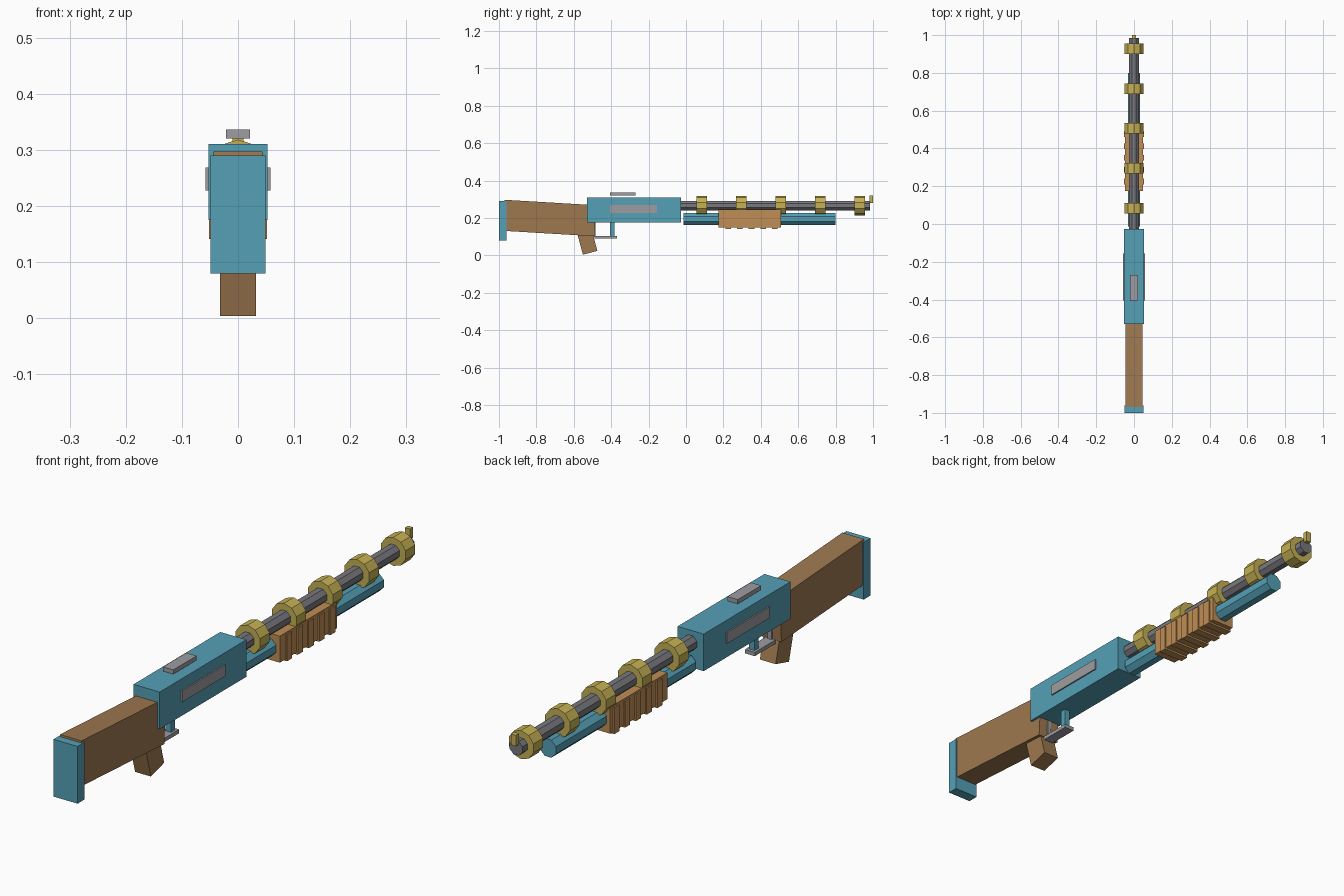
import bpy
from math import radians, pi

cube = bpy.data.objects.get("Cube")
if cube:
    bpy.data.objects.remove(cube, do_unlink=True)


def material(name, r, g, b):
    m = bpy.data.materials.new(name)
    m.use_nodes = True
    m.diffuse_color = (r, g, b, 1)
    bsdf = next(n for n in m.node_tree.nodes if n.type == 'BSDF_PRINCIPLED')
    bsdf.inputs["Base Color"].default_value = (r, g, b, 1)
    return m


teal = material("teal", 0.09, 0.35, 0.47)
wood = material("brown wood", 0.34, 0.19, 0.08)
light_wood = material("orange wood", 0.52, 0.27, 0.09)
brass = material("brass", 0.56, 0.44, 0.09)
steel = material("steel", 0.19, 0.19, 0.21)
pale_steel = material("pale steel", 0.34, 0.34, 0.36)


def finish(name, mat):
    ob = bpy.context.object
    ob.name = name
    ob.data.materials.append(mat)
    return ob


def box(name, mat, x, y, z, tilt=0):
    """Box from (low, high) ranges, tilted about its centre around x."""
    ranges = (x, y, z)
    bpy.ops.mesh.primitive_cube_add(size=1, location=[(a + b) / 2 for a, b in ranges])
    ob = finish(name, mat)
    ob.scale = [b - a for a, b in ranges]
    ob.rotation_euler.x = radians(tilt)
    return ob


def tube(name, mat, radius, y, z, sides, turn=0):
    """Faceted cylinder lying along y."""
    bpy.ops.mesh.primitive_cylinder_add(
        vertices=sides, radius=radius, depth=y[1] - y[0],
        location=(0, (y[0] + y[1]) / 2, z), rotation=(pi / 2, turn, 0))
    return finish(name, mat)


def wide(half):
    return (-half, half)


# Stock, butt and grip
box("butt_plate", teal, wide(0.049), (-1, -0.96), (0.08, 0.29))
box("stock", wood, wide(0.044), (-0.975, -0.485), (0.117, 0.283), -3.4)
box("grip", wood, wide(0.032), (-0.568, -0.488), (0.012, 0.132), 15)

# Receiver with side plates and rear sight
box("receiver", teal, wide(0.053), (-0.53, -0.027), (0.175, 0.311))
box("side_plates", pale_steel, wide(0.058), (-0.405, -0.155), (0.228, 0.269))
box("rear_sight", pale_steel, wide(0.021), (-0.405, -0.27), (0.32, 0.336))

# Trigger guard
box("guard_post", teal, wide(0.011), (-0.405, -0.382), (0.1, 0.18))
box("guard_bar", pale_steel, wide(0.02), (-0.49, -0.37), (0.09, 0.104))
box("trigger", pale_steel, wide(0.008), (-0.497, -0.484), (0.1, 0.18))

# Barrel, rings and front sight
tube("barrel", steel, 0.028, (-0.04, 0.985), 0.266, 8, pi / 8)
for i in range(5):
    mid = 0.084 + i * 0.211
    tube(f"barrel_ring_{i + 1}", brass, 0.0525, (mid - 0.028, mid + 0.028), 0.266, 10)
box("front_sight", brass, wide(0.01), (0.982, 1), (0.28, 0.32))

# Magazine tube and ribbed fore-end
tube("magazine_tube", teal, 0.035, (-0.013, 0.8), 0.195, 8, pi / 8)
box("fore_end", light_wood, wide(0.047), (0.175, 0.507), (0.148, 0.245))
for i in range(5):
    start = 0.21 + i * 0.0625
    box(f"fore_end_rib_{i + 1}", light_wood, wide(0.052), (start, start + 0.03), (0.141, 0.238))
